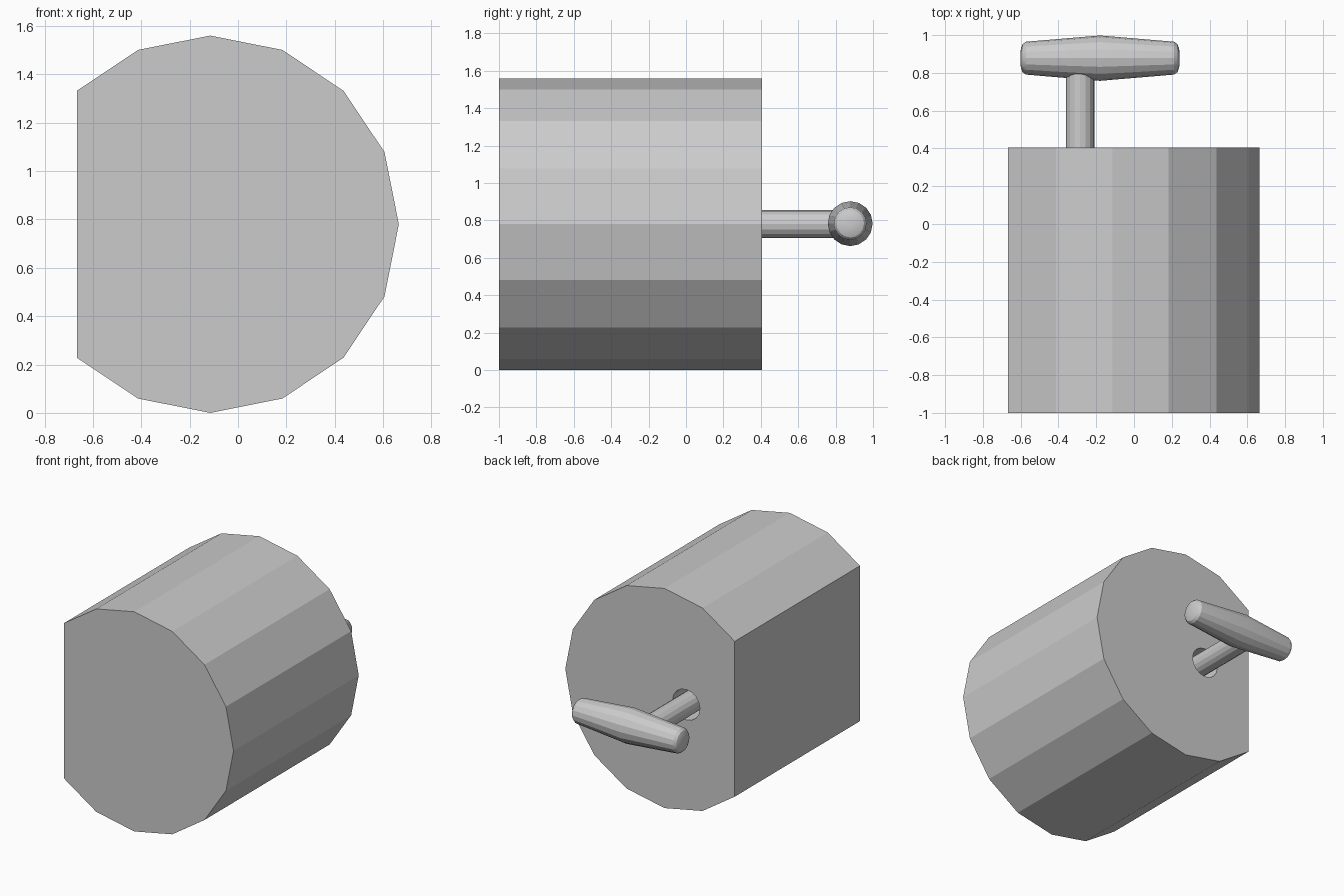
import bpy, bmesh, math

if "Cube" in bpy.data.objects:
    bpy.data.objects.remove(bpy.data.objects["Cube"])

CZ = 0.78           # height of the shared axis


def make_object(name, bm):
    bmesh.ops.recalc_face_normals(bm, faces=bm.faces)
    mesh = bpy.data.meshes.new(name)
    bm.to_mesh(mesh)
    bm.free()
    obj = bpy.data.objects.new(name, mesh)
    bpy.context.collection.objects.link(obj)
    return obj


def lathe(name, profile, place, sides=16, closed=False):
    """Spin (distance, radius) points; place(d, u, v) puts them in space."""
    bm = bmesh.new()
    rings = []
    for d, r in profile:
        angles = [2 * math.pi * i / sides for i in range(sides)]
        rings.append([bm.verts.new(place(d, r * math.cos(a), r * math.sin(a))) for a in angles])
    for a, b in zip(rings, rings[1:]):
        for i in range(sides):
            j = (i + 1) % sides
            bm.faces.new((a[i], a[j], b[j], b[i]))
    bm.faces.new(rings[0])
    bm.faces.new(rings[-1])
    return make_object(name, bm)


def smooth(obj, angle=30):
    bpy.ops.object.select_all(action='DESELECT')
    obj.select_set(True)
    bpy.context.view_layer.objects.active = obj
    bpy.ops.object.shade_smooth_by_angle(angle=math.radians(angle))


def along_y(x):
    return lambda d, u, v: (x + u, d, CZ + v)


# Body: sixteen-sided drum with one side cut flat
bm = bmesh.new()
outline = [math.radians(22.5 * i) for i in range(-6, 7)]
front = bm.faces.new([bm.verts.new((-0.115 + 0.78 * math.cos(a), -1, CZ + 0.78 * math.sin(a)))
                      for a in outline])
ext = bmesh.ops.extrude_face_region(bm, geom=[front], use_keep_orig=True)
new_verts = [g for g in ext["geom"] if isinstance(g, bmesh.types.BMVert)]
bmesh.ops.translate(bm, verts=new_verts, vec=(0, 1.405, 0))
body = make_object("body", bm)

# Round socket in the back of the body
cutter = lathe("socket_cutter", [(0.1, 0.108), (0.6, 0.108)], along_y(-0.285))
cutter.hide_render = True
cutter.hide_viewport = True
cut = body.modifiers.new("socket", 'BOOLEAN')
cut.operation = 'DIFFERENCE'
cut.solver = 'EXACT'
cut.object = cutter

# Stem running out of the socket
lathe("stem", [(0.1, 0.075), (0.85, 0.075)], along_y(-0.285))

# Tapered cross handle with rounded ends
half = [(0.0, 0.12), (0.392, 0.087), (0.41, 0.074), (0.419, 0.05), (0.422, 0.02)]
profile = [(-d, r) for d, r in reversed(half[1:])] + half
handle = lathe("handle", profile, lambda d, u, v: (-0.18 + d, 0.878 + u, CZ + 0.003 + v))
smooth(handle, 20)
